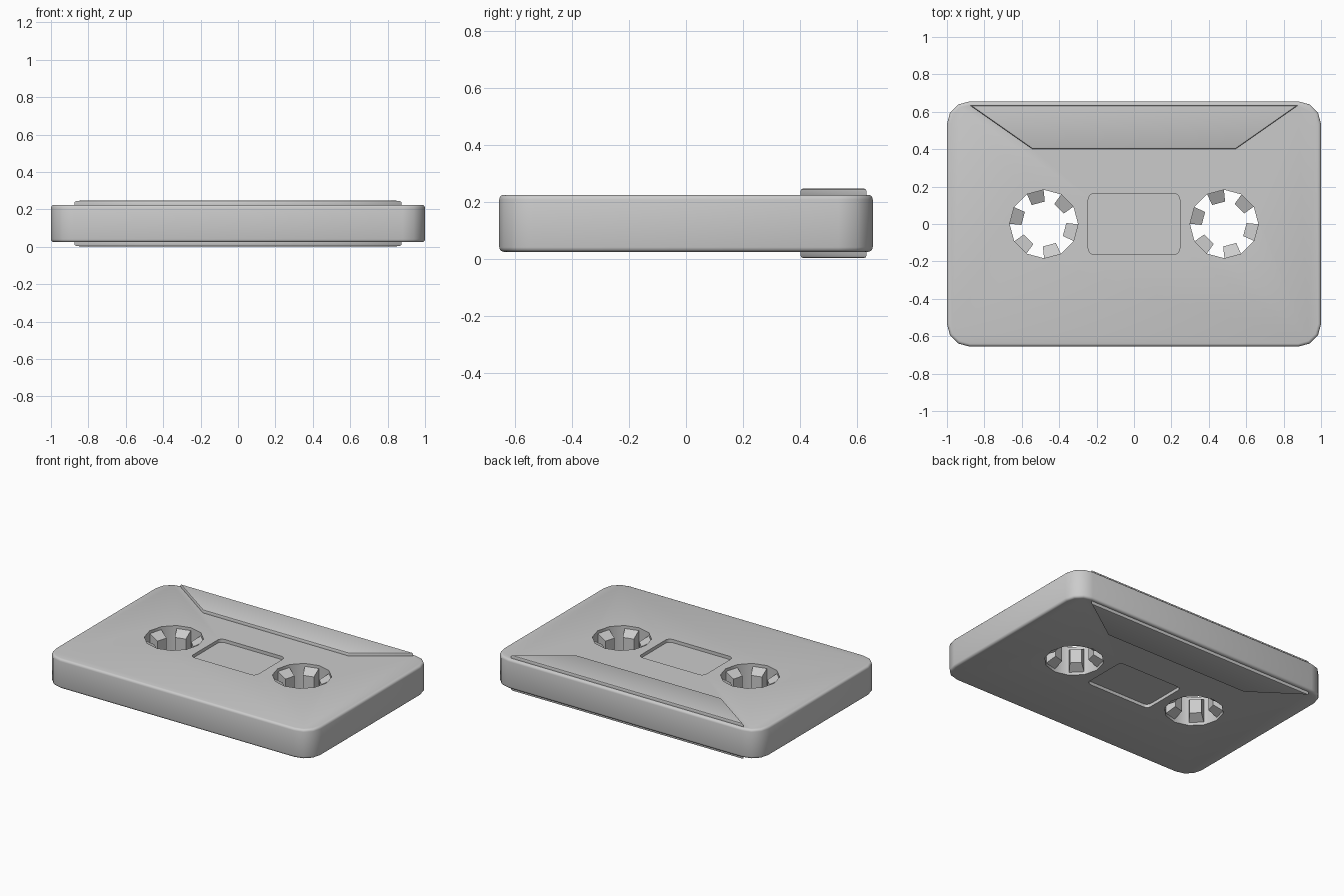
import bpy, bmesh
from math import sin, cos, radians, pi

if "Cube" in bpy.data.objects:
    bpy.data.objects.remove(bpy.data.objects["Cube"])


def rounded_rect(hx, hy, r, seg):
    pts = []
    for i, (sx, sy) in enumerate(((1, 1), (-1, 1), (-1, -1), (1, -1))):
        for k in range(seg + 1):
            a = pi / 2 * (i + k / seg)
            pts.append((sx * (hx - r) + r * cos(a), sy * (hy - r) + r * sin(a)))
    return pts


def prism(name, pts, z0, z1, bevel=0.0, seg=2):
    bm = bmesh.new()
    base = bm.faces.new([bm.verts.new((x, y, z0)) for x, y in pts])
    ext = bmesh.ops.extrude_face_region(bm, geom=[base], use_keep_orig=True)
    for v in ext["geom"]:
        if isinstance(v, bmesh.types.BMVert):
            v.co.z = z1
    bmesh.ops.recalc_face_normals(bm, faces=bm.faces)
    if bevel:
        rims = [e for e in bm.edges if abs(e.verts[0].co.z - e.verts[1].co.z) < 1e-6]
        bmesh.ops.bevel(bm, geom=rims, offset=bevel, segments=seg, profile=0.5,
                        affect='EDGES')
    return finish(name, bm)


def finish(name, bm):
    me = bpy.data.meshes.new(name)
    bm.to_mesh(me)
    bm.free()
    ob = bpy.data.objects.new(name, me)
    bpy.context.collection.objects.link(ob)
    return ob


def combine(target, tool, op):
    mod = target.modifiers.new(tool.name, 'BOOLEAN')
    mod.operation, mod.object, mod.solver = op, tool, 'EXACT'
    bpy.context.view_layer.objects.active = target
    bpy.ops.object.modifier_apply(modifier=mod.name)
    bpy.data.objects.remove(tool)


Z0, Z1, MID = 0.024, 0.224, 0.124
HOLE_R, HOLE_X = 0.183, 0.482

# Shell with softened top and bottom rims
shell = prism("shell", rounded_rect(1.0, 0.655, 0.12, 3), Z0, Z1, 0.016, 3)

# Raised trapezoid standing proud of both faces
head = prism("raised_head",
             [(-0.875, 0.633), (-0.545, 0.402), (0.545, 0.402), (0.875, 0.633)],
             0.002, 0.246, 0.009)
combine(shell, head, 'UNION')

# Shallow window recess on both faces
for z in (Z0, Z1):
    window = prism("window_cutter", rounded_rect(0.245, 0.162, 0.032, 4),
                   z - 0.022, z + 0.022)
    combine(shell, window, 'DIFFERENCE')

# Twelve-sided reel holes
for cx in (-HOLE_X, HOLE_X):
    ring = [(cx + HOLE_R * cos(pi / 6 * k), HOLE_R * sin(pi / 6 * k)) for k in range(12)]
    combine(shell, prism("hole_cutter", ring, -0.1, 0.4), 'DIFFERENCE')

bpy.ops.object.select_all(action='DESELECT')
shell.select_set(True)
bpy.context.view_layer.objects.active = shell
bpy.ops.object.shade_smooth_by_angle(angle=radians(35))


# Six tapered teeth on alternate walls of each hole
def reel_teeth(name, cx):
    bm = bmesh.new()
    wall = HOLE_R * cos(pi / 12)
    for k in range(6):
        a = radians(45 + 60 * k)
        loops = []
        for r, w, h in ((wall, 0.046, 0.080), (wall - 0.062, 0.036, 0.048)):
            loops.append([bm.verts.new((cx + r * cos(a) - s * w * sin(a),
                                        r * sin(a) + s * w * cos(a), MID + t * h))
                          for s, t in ((-1, -1), (1, -1), (1, 1), (-1, 1))])
        outer, inner = loops
        bm.faces.new(inner)
        for i in range(4):
            j = (i + 1) % 4
            bm.faces.new((outer[i], outer[j], inner[j], inner[i]))
    for f in bm.faces:
        d = f.calc_center_median()
        f.normal_update()
        # face every tooth side away from its tooth's core
        a = radians(45 + 60 * (list(bm.faces).index(f) // 5))
        r = wall - 0.03
        core = (cx + r * cos(a), r * sin(a), MID)
        if sum(f.normal[i] * (d[i] - core[i]) for i in range(3)) < 0:
            f.normal_flip()
    return finish(name, bm)


reel_teeth("left_reel_teeth", -HOLE_X)
reel_teeth("right_reel_teeth", HOLE_X)
